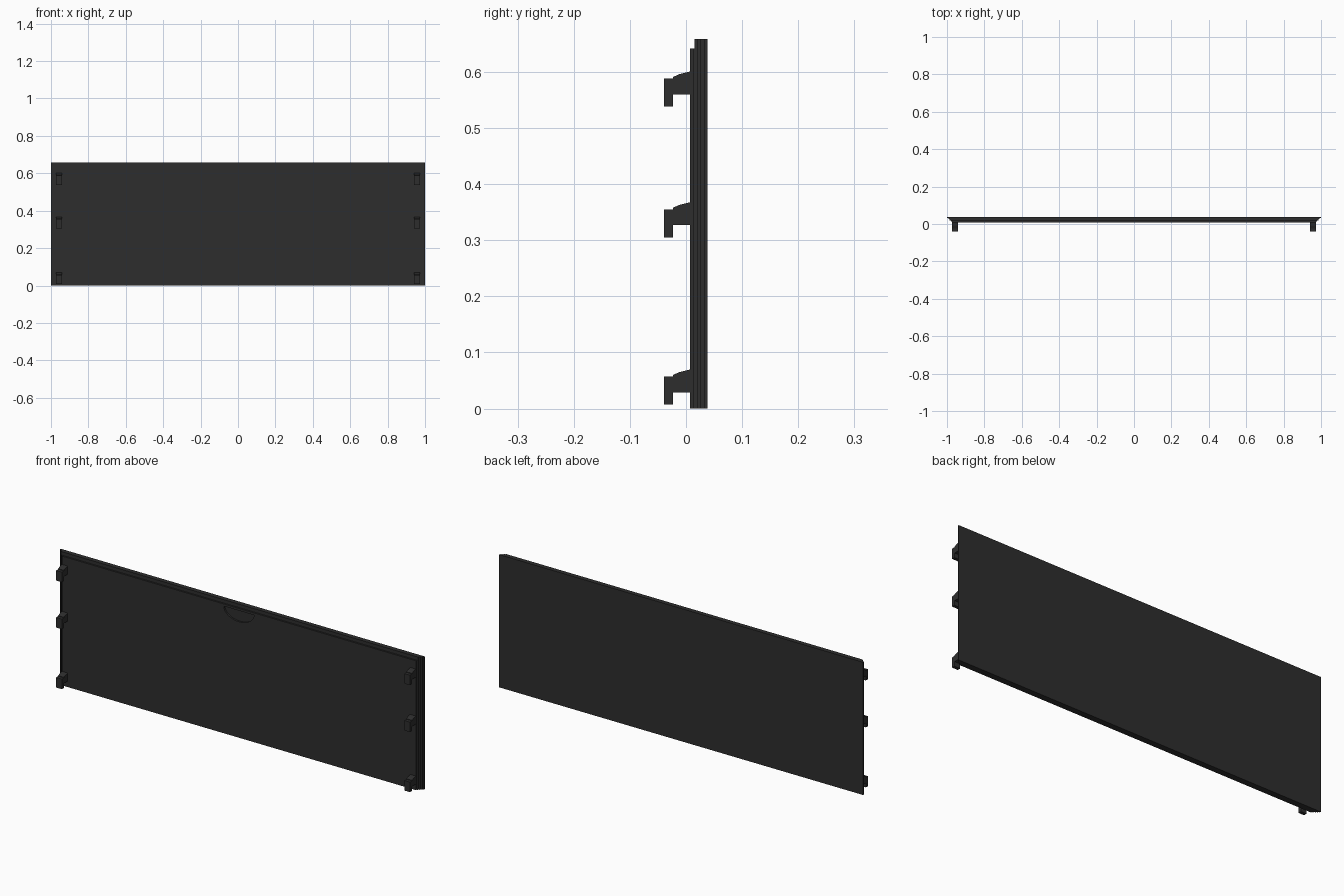
import bpy, bmesh, math

if "Cube" in bpy.data.objects:
    bpy.data.objects.remove(bpy.data.objects["Cube"])

black = bpy.data.materials.new("charcoal black")
black.diffuse_color = (0.027, 0.027, 0.027, 1)
black.use_nodes = True
black.node_tree.nodes["Principled BSDF"].inputs["Base Color"].default_value = black.diffuse_color


def prism(name, outline, offset):
    """Extrude a closed outline of 3D points along an offset vector."""
    mesh = bpy.data.meshes.new(name)
    bm = bmesh.new()
    face = bm.faces.new([bm.verts.new(p) for p in outline])
    extruded = bmesh.ops.extrude_face_region(bm, geom=[face])["geom"]
    bmesh.ops.translate(bm, vec=offset,
                        verts=[v for v in extruded if isinstance(v, bmesh.types.BMVert)])
    bmesh.ops.recalc_face_normals(bm, faces=bm.faces)
    bm.to_mesh(mesh)
    bm.free()
    mesh.materials.append(black)
    obj = bpy.data.objects.new(name, mesh)
    bpy.context.collection.objects.link(obj)
    return obj


def cut(target, cutter):
    mod = target.modifiers.new(cutter.name, 'BOOLEAN')
    mod.operation = 'DIFFERENCE'
    mod.solver = 'EXACT'
    mod.object = cutter
    cutter.hide_render = True
    cutter.hide_viewport = True


# Panel: wide back, sides stepping inward to the narrower front
FRONT, BACK, HEIGHT = 0.007, 0.038, 0.659
STEPS = 5
side = []
for i in range(STEPS):
    x = 1 - 0.028 * i / (STEPS - 1)
    y0 = BACK - (BACK - FRONT) * i / STEPS
    y1 = BACK - (BACK - FRONT) * (i + 1) / STEPS
    side += [(x, y0, 0), (x, y1, 0)]
outline = side + [(-x, y, z) for x, y, z in reversed(side)]
panel = prism("panel", outline, (0, 0, HEIGHT))

# Rebate along the top front edge
cut(panel, prism("top_rebate_cutter",
                 [(-1.1, -0.1, 0.642), (1.1, -0.1, 0.642), (1.1, 0.015, 0.642), (-1.1, 0.015, 0.642)],
                 (0, 0, 0.1)))

# Half-round finger recess
arc = [(0.083 * math.cos(a), -0.01, 0.631 - 0.055 * math.sin(a))
       for a in (math.pi * i / 16 for i in range(17))]
cut(panel, prism("finger_recess_cutter", arc, (0, 0.025, 0)))

# Hooks: arm with a sloping top and a downturned tip, three per side
hook_profile = [(-0.039, 0), (-0.023, 0), (-0.023, 0.003), (-0.012, 0.008), (FRONT + 0.001, 0.013),
                (FRONT + 0.001, -0.028), (-0.023, -0.028), (-0.023, -0.05), (-0.039, -0.05)]
for level, z in (("lower", 0.057), ("middle", 0.355), ("upper", 0.588)):
    for label, x in (("left", -0.972), ("right", 0.941)):
        prism(f"{level}_{label}_hook", [(x, y, z + dz) for y, dz in hook_profile], (0.031, 0, 0))
